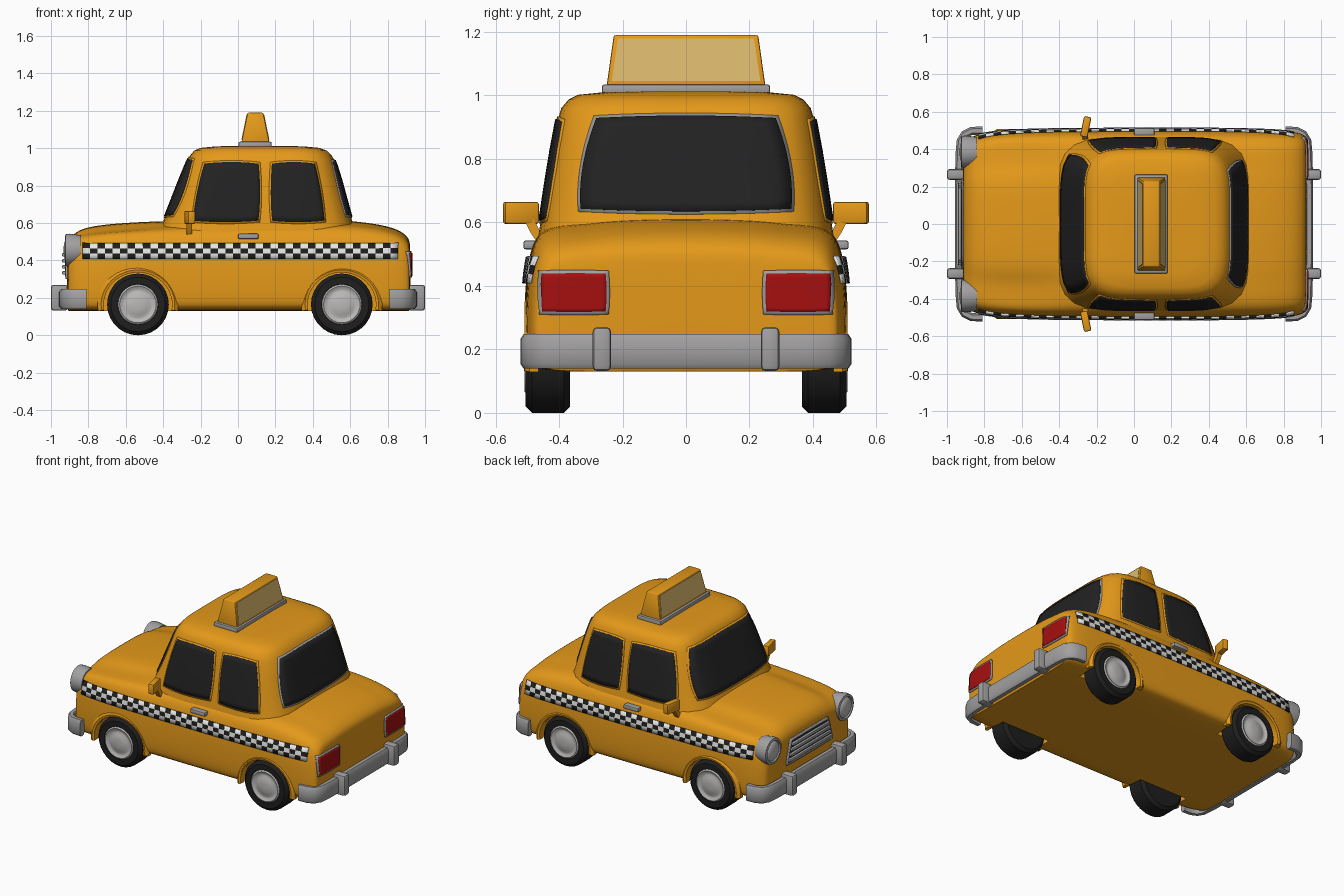
import bpy, bmesh, math
from mathutils import Vector, Matrix
from mathutils.bvhtree import BVHTree

cube = bpy.data.objects.get("Cube")
if cube:
    bpy.data.objects.remove(cube)


def material(name, r, g, b):
    m = bpy.data.materials.new(name)
    m.use_nodes = True
    m.diffuse_color = (r, g, b, 1)
    bsdf = next(n for n in m.node_tree.nodes if n.type == 'BSDF_PRINCIPLED')
    bsdf.inputs["Base Color"].default_value = (r, g, b, 1)
    return m


yellow = material("taxi yellow", .78, .32, .01)
black = material("tyre black", .013, .013, .013)
glass = material("dark glass", .016, .016, .016)
chrome = material("chrome grey", .36, .35, .35)
hub_grey = material("hub light grey", .5, .49, .48)
red = material("tail light red", .38, .005, .005)
white = material("checker white", .8, .8, .78)
cream = material("sign cream", .7, .48, .15)


def finish(name, bm, *mats, angle=40):
    bmesh.ops.recalc_face_normals(bm, faces=bm.faces)
    me = bpy.data.meshes.new(name)
    bm.to_mesh(me)
    bm.free()
    for m in mats:
        me.materials.append(m)
    me.shade_smooth()
    me.set_sharp_from_angle(angle=math.radians(angle))
    ob = bpy.data.objects.new(name, me)
    bpy.context.collection.objects.link(ob)
    return ob


def loft(name, rings, mat, angle=40):
    bm = bmesh.new()
    rows = [[bm.verts.new(p) for p in r] for r in rings]
    for a, b in zip(rows, rows[1:]):
        for i in range(len(a)):
            j = (i + 1) % len(a)
            bm.faces.new((a[i], a[j], b[j], b[i]))
    bm.faces.new(rows[0])
    bm.faces.new(rows[-1])
    return finish(name, bm, mat, angle=angle)


def lathe(name, profile, centre, axis, mat, steps=28):
    # profile holds (radius, distance along axis)
    turn = Vector((0, 0, 1)).rotation_difference(Vector(axis)).to_matrix()
    rings = [[Vector(centre) + turn @ Vector((r * math.cos(i * math.tau / steps),
              r * math.sin(i * math.tau / steps), h)) for i in range(steps)] for r, h in profile]
    return loft(name, rings, mat)


def block(name, lo, hi, mat, bevel=.01, taper=(1, 1), turn=0):
    lo, hi = Vector(lo), Vector(hi)
    size, mid = hi - lo, (lo + hi) / 2
    bm = bmesh.new()
    bmesh.ops.create_cube(bm, size=1)
    for v in bm.verts:
        if v.co.z > 0:
            v.co.x *= taper[0]
            v.co.y *= taper[1]
        v.co = Matrix.Rotation(turn, 3, 'Z') @ Vector(a * b for a, b in zip(v.co, size)) + mid
    if bevel:
        bmesh.ops.bevel(bm, geom=bm.edges[:], offset=bevel, segments=2, affect='EDGES', profile=.5)
    return finish(name, bm, mat)


def bake(ob):
    dg = bpy.context.evaluated_depsgraph_get()
    me = bpy.data.meshes.new_from_object(ob.evaluated_get(dg))
    ob.modifiers.clear()
    ob.data = me


def surface(ob):
    bm = bmesh.new()
    bm.from_mesh(ob.data)
    tree = BVHTree.FromBMesh(bm)
    bm.free()
    return tree


def plate(name, tree, axis, s, corners, mats, cols=14, rows=10, lift=.006, soft=.3, grow=0, rule=None):
    """Thin plate laid on a surface. Corners: bottom two, then top two, as (across, z)."""
    c = [Vector(p) for p in corners]
    mid = sum(c, Vector((0, 0))) / 4
    c = [p + Vector((math.copysign(grow, p.x - mid.x), math.copysign(grow, p.y - mid.y))) for p in c]
    out = Vector((s, 0, 0)) if axis == 'x' else Vector((0, s, 0))
    bm = bmesh.new()
    grid = []
    for j in range(rows + 1):
        line = []
        for i in range(cols + 1):
            u, v = 2 * i / cols - 1, 2 * j / rows - 1
            u, v = u * math.sqrt(1 - soft * v * v / 2), v * math.sqrt(1 - soft * u * u / 2)
            low, high = c[0].lerp(c[1], (u + 1) / 2), c[2].lerp(c[3], (u + 1) / 2)
            h, z = low.lerp(high, (v + 1) / 2)
            start = Vector((2 * s, h, z)) if axis == 'x' else Vector((h, 2 * s, z))
            hit, nor, _, _ = tree.ray_cast(start, -out)
            if hit is None:
                hit, nor, _, _ = tree.find_nearest(start - out)
            line.append(bm.verts.new(hit + (nor + out).normalized() * lift))
        grid.append(line)
    for j in range(rows):
        for i in range(cols):
            f = bm.faces.new((grid[j][i], grid[j][i + 1], grid[j + 1][i + 1], grid[j + 1][i]))
            f.material_index = rule(i, j) if rule else 0
    ob = finish(name, bm, *mats)
    if sum((p.normal.dot(out) for p in ob.data.polygons)) < 0:
        ob.data.flip_normals()
    mod = ob.modifiers.new("thickness", 'SOLIDIFY')
    mod.thickness, mod.offset = .009, -1
    return ob


# Lower body: cross-sections along x (x, half width, top height, fender valley depth)
stations = [(-.915, .41, .47, 0), (-.905, .44, .51, .005), (-.86, .475, .565, .012),
            (-.74, .495, .592, .022), (-.5, .505, .608, .02), (-.3, .505, .612, .005),
            (0, .508, .62, 0), (.3, .508, .62, 0), (.6, .505, .615, 0), (.78, .5, .59, 0),
            (.87, .49, .56, 0), (.915, .475, .52, 0), (.922, .45, .48, 0)]
section = [(.0, 0), (.55, 0), (.95, 0), (1, .08), (1.005, .35), (.995, .58), (.97, .77),
           (.92, .89), (.82, .95), (.62, .965), (.5, .985), (.25, .998), (0, 1)]
rings = []
for x, w, t, dip in stations:
    half = [(w * f, .13 + g * (t - .13) - (dip if f in (.62, .82) else 0)) for f, g in section]
    full = half + [(-y, z) for y, z in half[-2:0:-1]]
    rings.append([(x, y, z) for y, z in full])
body = loft("lower_body", rings, yellow, angle=60)
body.modifiers.new("smooth", 'SUBSURF').levels = 2
bake(body)
body_tree = surface(body)

# Wheels with arches cut into the body
for end, x in (("nose", -.535), ("tail", .555)):
    for side, s in (("front_side", -1), ("back_side", 1)):
        tag = f"{end}_{side}"
        cut = lathe("arch_cutter", [(.185, .36), (.185, .7)], (x, 0, .165), (0, s, 0), yellow)
        cut.hide_render = True
        mod = body.modifiers.new("arch", 'BOOLEAN')
        mod.operation, mod.object, mod.solver = 'DIFFERENCE', cut, 'EXACT'
        bake(body)
        bpy.data.objects.remove(cut)
        lathe("tyre_" + tag, [(.09, -.07), (.145, -.07), (.165, -.05), (.165, .05), (.145, .07),
              (.108, .07), (.1, .05)], (x, s * .435, .165), (0, s, 0), black)
        lathe("hub_" + tag, [(.108, .04), (.108, .066), (.098, .074), (.082, .064), (.07, .064),
              (.055, .072), (.02, .076)], (x, s * .435, .165), (0, s, 0), hub_grey)
        # Raised lip that follows the arch
        lip = []
        for k in range(19):
            a = math.radians(-10 + 200 * k / 18)
            lip.append([(x + (.197 + dr) * math.cos(a), s * (.495 + dy), .165 + (.185 + dr) * math.sin(a))
                        for dr, dy in ((-.014, -.03), (-.014, .01), (0, .014), (.02, -.002), (.02, -.03))])
        loft("arch_lip_" + tag, lip, yellow)
body.data.shade_smooth()
body.data.set_sharp_from_angle(angle=math.radians(40))

# Cabin: rounded rectangles stacked in z (z, nose x, tail x, half width)
levels = [(.54, -.43, .635, .468), (.62, -.395, .608, .455), (.72, -.355, .58, .44), (.83, -.312, .55, .422),
          (.92, -.275, .522, .405), (.96, -.257, .502, .393), (.987, -.235, .475, .37),
          (1.002, -.2, .435, .34), (1.01, -.12, .35, .26), (1.013, 0, .22, .12)]
rings = []
for z, x0, x1, w in levels:
    ring = []
    for k in range(56):
        a = math.tau * (k + .5) / 56
        ca, sa = math.cos(a), math.sin(a)
        r = (abs(ca) ** 5 + abs(sa) ** 5) ** -.2
        ring.append(((x0 + x1) / 2 + r * ca * (x1 - x0) / 2, r * sa * w, z))
    rings.append(ring)
cabin = loft("cabin", rings, yellow, angle=60)
cabin_tree = surface(cabin)

# Windows with thin surrounds
windows = [("windscreen", 'x', -1, [(-.385, .635), (.385, .635), (-.33, .945), (.33, .945)]),
           ("rear_window", 'x', 1, [(-.35, .635), (.35, .635), (-.295, .935), (.295, .935)])]
for side, s in (("front_side", -1), ("back_side", 1)):
    windows += [("door_window_" + side, 'y', s, [(-.25, .605), (.118, .605), (-.185, .925), (.118, .925)]),
                ("quarter_window_" + side, 'y', s, [(.175, .605), (.47, .605), (.175, .925), (.415, .925)])]
for name, axis, s, corners in windows:
    plate(name, cabin_tree, axis, s, corners, [glass], lift=.008, soft=.2)
    edge = chrome if name == "rear_window" else yellow
    plate(name + "_surround", cabin_tree, axis, s, corners, [edge], lift=.004, soft=.2, grow=.009)

for side, s in (("front_side", -1), ("back_side", 1)):
    # Checkered belt
    plate("checker_belt_" + side, body_tree, 'y', s, [(-.83, .408), (.855, .408), (-.83, .492), (.855, .492)],
          [black, white], cols=42, rows=3, lift=.012, soft=0, rule=lambda i, j: (i + j) % 2)
    # Door handle
    y = sorted((s * .47, s * .512))
    block("door_handle_" + side, (0, y[0], .515), (.11, y[1], .543), chrome, .007)
    # Wing mirror and its arm
    y = sorted((s * .465, s * .575))
    block("mirror_" + side, (-.278, y[0], .595), (-.238, y[1], .665), yellow, .008, turn=-s * .2)
    arm = [[(-.26 + dx, s * (yy + dy), zz) for dx, dy in ((-.015, -.016), (.015, -.016), (.015, .016), (-.015, .016))]
           for yy, zz in ((.455, .54), (.475, .57), (.495, .61))]
    loft("mirror_arm_" + side, arm, yellow)
    # Tail light with its frame
    y = sorted((s * .25, s * .455))
    corners = [(y[0], .318), (y[1], .318), (y[0], .44), (y[1], .44)]
    plate("tail_light_" + side, body_tree, 'x', 1, corners, [red], lift=.012, soft=.12)
    plate("tail_light_frame_" + side, body_tree, 'x', 1, corners, [chrome], lift=.008, soft=.12, grow=.01)
    # Headlight
    spot = (-.88, s * .385, .455)
    lathe("headlight_rim_" + side, [(.08, -.04), (.088, .02), (.085, .042), (.07, .046), (.064, .035)],
          spot, (-1, 0, 0), chrome)
    lathe("headlight_lens_" + side, [(.07, .03), (.06, .042), (.035, .05), (.01, .053)], spot, (-1, 0, 0), hub_grey)

# Grille: frame, dark opening and slats
opening = [(-.235, .315), (.235, .315), (-.19, .45), (.19, .45)]
plate("grille_frame", body_tree, 'x', -1, opening, [chrome], lift=.008, soft=.1, grow=.015)
plate("grille_opening", body_tree, 'x', -1, opening, [black], lift=.011, soft=.1)
for k in range(4):
    z = .334 + k * .032
    w = .228 - k * .011
    block(f"grille_slat_{k + 1}", (-.94, -w, z - .01), (-.9, w, z + .01), chrome, .006)

# Bumpers wrap around both ends, each with two guards
bend = [(.81, .5), (.87, .497), (.905, .48), (.926, .445), (.932, .38), (.936, .2)]
path = bend + [(x, -y) for x, y in reversed(bend)]
shape = [(-.022, .155), (-.012, .14), (.012, .14), (.022, .155), (.022, .232), (.012, .248), (-.012, .248), (-.022, .232)]
for end, s in (("nose", -1), ("tail", 1)):
    rings = []
    for i, p in enumerate(path):
        a, b = Vector(path[max(i - 1, 0)]), Vector(path[min(i + 1, len(path) - 1)])
        d = (b - a).normalized()
        rings.append([(s * (p[0] - d.y * o), p[1] + d.x * o, z) for o, z in shape])
    loft(end + "_bumper", rings, chrome, angle=50)
    for side, t in (("front_side", -1), ("back_side", 1)):
        x, y = sorted((s * .91, s * 1.0)), t * .265
        block(f"{end}_bumper_guard_{side}", (x[0], y - .029, .132), (x[1], y + .029, .27), chrome, .014)

# Roof sign
block("sign_base", (.003, -.265, 1.0), (.18, .265, 1.035), chrome, .008)
block("roof_sign", (.018, -.25, 1.03), (.168, .25, 1.19), yellow, .006, taper=(.56, .91))
for end, s in (("nose", -1), ("tail", 1)):
    lean = [[(.093 + s * (.075 - .206 * (z - 1.03) + d), y * w, z) for y in (-1, 1)]
            for z, w, d in ((1.046, .234, .003), (1.18, .214, .003))]
    ring = [lean[0][0], lean[0][1], lean[1][1], lean[1][0]]
    loft("sign_panel_" + end, [ring, [(x - s * .006, y, z) for x, y, z in ring]], cream)
